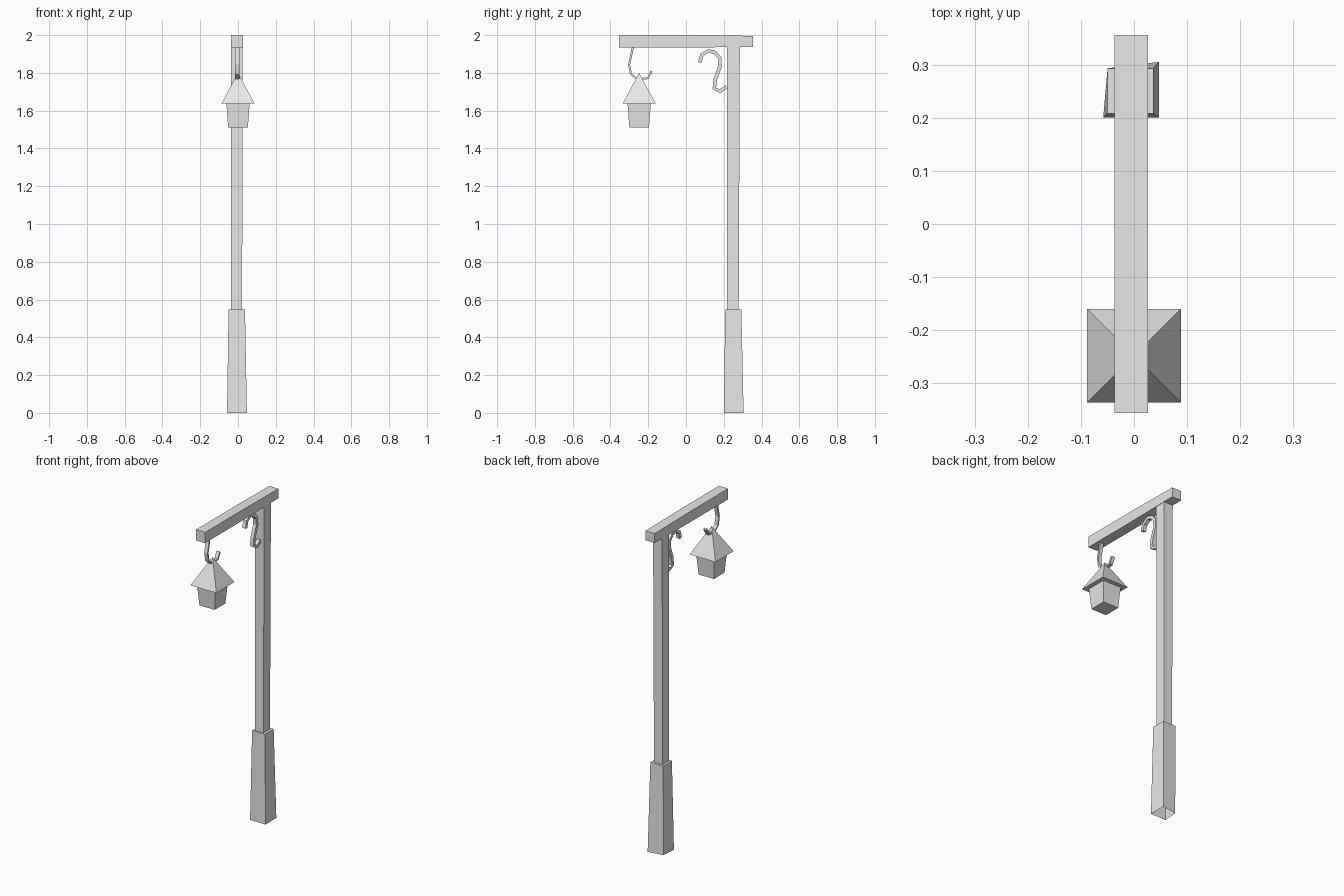
import bpy, bmesh
from mathutils import Vector

if "Cube" in bpy.data.objects:
    bpy.data.objects.remove(bpy.data.objects["Cube"], do_unlink=True)

GREY = (0.8, 0.8, 0.8, 1.0)
grey = bpy.data.materials.new("plain grey")
grey.use_nodes = True
grey.diffuse_color = GREY
grey.node_tree.nodes["Principled BSDF"].inputs["Base Color"].default_value = GREY


def finish(name, bm):
    bmesh.ops.recalc_face_normals(bm, faces=bm.faces)
    mesh = bpy.data.meshes.new(name)
    bm.to_mesh(mesh)
    bm.free()
    mesh.materials.append(grey)
    obj = bpy.data.objects.new(name, mesh)
    bpy.context.collection.objects.link(obj)
    return obj


def rect(x0, x1, y0, y1, z):
    return [Vector((x, y, z)) for x, y in ((x0, y0), (x1, y0), (x1, y1), (x0, y1))]


def square(half, y, z):
    return rect(-half, half, y - half, y + half, z)


def loft(name, rings, cap_start=True, cap_end=True):
    """Join four-sided rings into a solid, optionally leaving an end open."""
    bm = bmesh.new()
    loops = [[bm.verts.new(p) for p in ring] for ring in rings]
    for a, b in zip(loops, loops[1:]):
        for i in range(4):
            j = (i + 1) % 4
            bm.faces.new((a[i], a[j], b[j], b[i]))
    if cap_start:
        bm.faces.new(loops[0][::-1])
    if cap_end:
        bm.faces.new(loops[-1])
    return finish(name, bm)


def hook(name, path, x, width, thickness):
    """Square-section bar swept along a path of (y, z) points."""
    pts = [Vector(p) for p in path]
    rings = []
    for i, p in enumerate(pts):
        d = (pts[min(i + 1, len(pts) - 1)] - pts[max(i - 1, 0)]).normalized()
        n = Vector((-d.y, d.x)) * thickness / 2
        a, b = p + n, p - n
        w = width / 2
        rings.append([Vector((x - w, *a)), Vector((x + w, *a)),
                      Vector((x + w, *b)), Vector((x - w, *b))])
    return loft(name, rings)


# Tapered, slightly crooked foot, hollow underneath
foot_bottom = rect(-0.058, 0.047, 0.2, 0.305, 0)
foot_bottom[3].x, foot_bottom[3].y = -0.05, 0.29
loft("post_foot", [foot_bottom, rect(-0.05, 0.037, 0.208, 0.293, 0.548)],
     cap_start=False)

# Post and overhanging beam
loft("post", [rect(-0.037, 0.022, 0.217, 0.279, 0.54),
              rect(-0.037, 0.024, 0.217, 0.285, 1.94)])
loft("beam", [[Vector((x, y, z)) for x, z in
               ((-0.037, low), (0.026, low), (0.026, high), (-0.037, high))]
              for y, low, high in ((-0.356, 1.934, 2.0), (0, 1.934, 2.0),
                                   (0.356, 1.938, 1.996))])

# Lantern body and pyramid roof
LY = -0.248
loft("lantern_body", [square(0.052, LY, 1.51), square(0.062, LY, 1.645)])
roof = loft("lantern_roof", [square(0.088, LY, 1.637), square(0.0001, LY, 1.8)])

# Hook carrying the lantern
hook("lantern_hook", [(-0.28, 1.94), (-0.301, 1.845), (-0.292, 1.795),
                      (-0.258, 1.766), (-0.202, 1.772), (-0.182, 1.81)],
     -0.004, 0.022, 0.011)

# Decorative S-shaped bracket by the post
hook("scroll_bracket", [(0.073, 1.855), (0.084, 1.895), (0.118, 1.917),
                        (0.152, 1.908), (0.178, 1.878), (0.18, 1.835),
                        (0.155, 1.765), (0.15, 1.718), (0.18, 1.702),
                        (0.214, 1.727)],
     -0.006, 0.022, 0.02)
